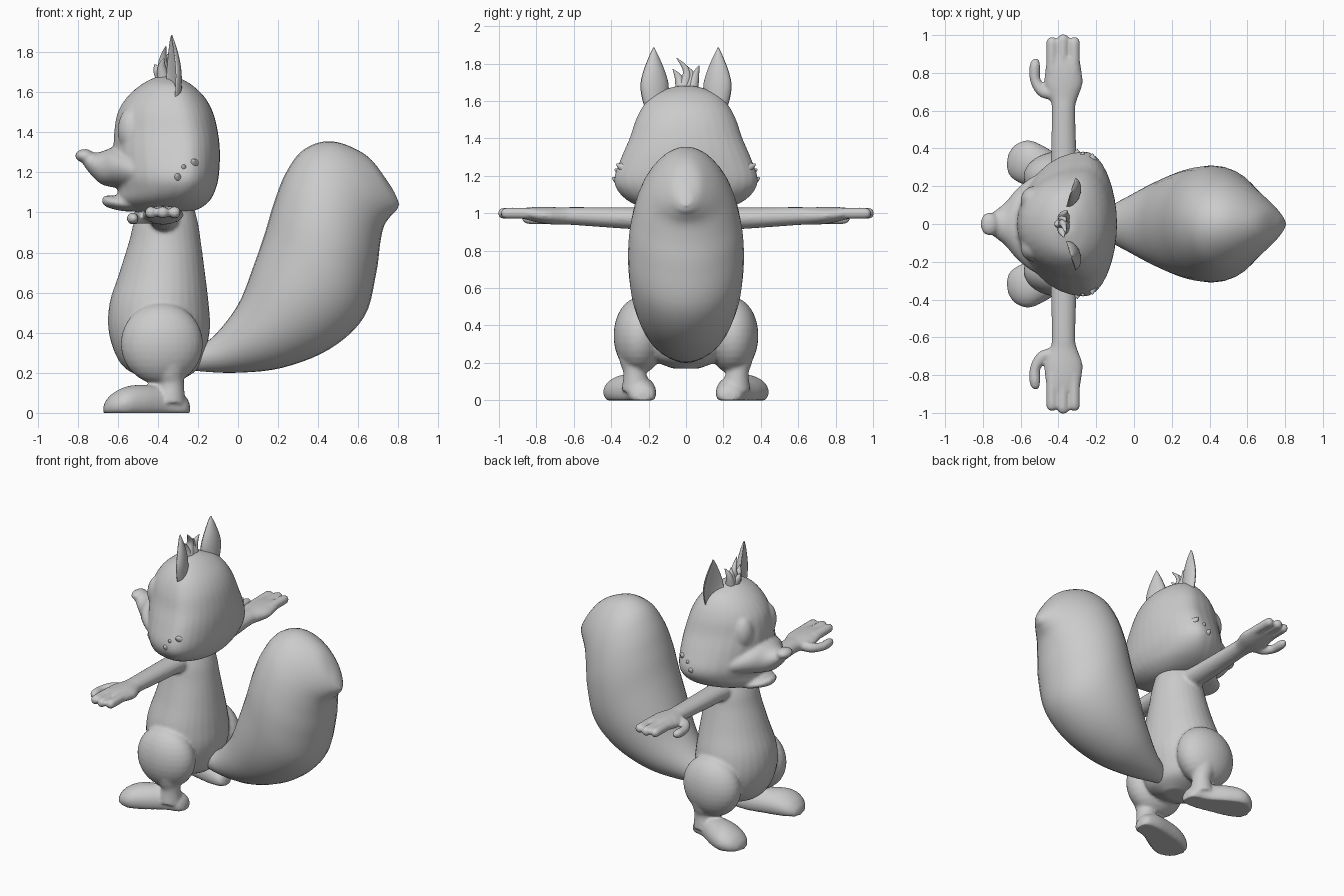
import bpy, bmesh, math
from mathutils import Vector

grey = bpy.data.materials.new("soft_grey")
grey.diffuse_color = (0.6, 0.6, 0.6, 1)
N = 32
ANGLES = [2 * math.pi * i / N for i in range(N)]


def spline(rows, steps=5):
    """Catmull-Rom interpolation through rows of numbers."""
    out = []
    for i in range(len(rows) - 1):
        a, b = rows[max(i - 1, 0)], rows[i]
        c, d = rows[i + 1], rows[min(i + 2, len(rows) - 1)]
        for k in range(steps):
            t = k / steps
            out.append([0.5 * (2 * q + (r - p) * t + (2 * p - 5 * q + 4 * r - s) * t * t
                               + (3 * q - p - 3 * r + s) * t ** 3)
                        for p, q, r, s in zip(a, b, c, d)])
    return out + [list(rows[-1])]


def loft(bm, rings):
    vs = [[bm.verts.new(p) for p in ring] for ring in rings]
    for a, b in zip(vs, vs[1:]):
        for i in range(N):
            j = (i + 1) % N
            bm.faces.new((a[i], a[j], b[j], b[i]))
    bm.faces.new(vs[0])
    bm.faces.new(vs[-1])


def egg_stack(bm, rows):
    """Rows: z, front x, widest x, back x, half width."""
    loft(bm, [[(w + math.cos(t) * ((b - w) if math.cos(t) > 0 else (w - f)),
                ry * math.sin(t), z) for t in ANGLES]
              for z, f, w, b, ry in spline(rows)])


def along_x(bm, rows):
    """Rows: x, centre z, half height, half width."""
    loft(bm, [[(x, ry * math.cos(t), z + rz * math.sin(t)) for t in ANGLES]
              for x, z, rz, ry in spline(rows)])


def tube(bm, rows, s=1):
    """Rows: x, y, z, radius; s mirrors across y."""
    rows = spline([(x, y * s, z, r) for x, y, z, r in rows], 4)
    pts = [Vector(r[:3]) for r in rows]
    rings = []
    for i, p in enumerate(pts):
        d = (pts[min(i + 1, len(pts) - 1)] - pts[max(i - 1, 0)]).normalized()
        u = d.cross(Vector((1, 0, 0.1))).normalized()
        v = d.cross(u)
        r = max(rows[i][3], 0.002)
        rings.append([p + r * (u * math.cos(t) + v * math.sin(t)) for t in ANGLES])
    loft(bm, rings)


def ball(bm, c, r):
    new = bmesh.ops.create_uvsphere(bm, u_segments=32, v_segments=16, radius=1)["verts"]
    for v in new:
        v.co = Vector([c[k] + v.co[k] * r[k] for k in range(3)])


def finish(bm, name, voxel=0, smooth=4):
    bmesh.ops.recalc_face_normals(bm, faces=bm.faces)
    for f in bm.faces:
        f.smooth = True
    me = bpy.data.meshes.new(name)
    bm.to_mesh(me)
    bm.free()
    me.materials.append(grey)
    ob = bpy.data.objects.new(name, me)
    bpy.context.collection.objects.link(ob)
    if voxel:  # fuse overlapping volumes into one soft skin
        m = ob.modifiers.new("fuse", 'REMESH')
        m.mode, m.voxel_size, m.use_smooth_shade = 'VOXEL', voxel, True
        m = ob.modifiers.new("soften", 'SMOOTH')
        m.factor, m.iterations = 0.5, smooth
    return ob


# Body: torso, legs, feet, arms and hands as one skin
bm = bmesh.new()
egg_stack(bm, [(.17, -.46, -.36, -.27, .07), (.22, -.56, -.36, -.20, .19),
               (.30, -.615, -.38, -.165, .26), (.42, -.647, -.38, -.14, .285),
               (.55, -.64, -.38, -.147, .27), (.70, -.592, -.37, -.165, .225),
               (.85, -.545, -.37, -.185, .185), (.95, -.52, -.37, -.20, .165),
               (1.06, -.48, -.36, -.23, .13)])
for s in (1, -1):
    # thigh and ankle
    ball(bm, (-.38, .25 * s, .345), (.205, .137, .205))
    tube(bm, [(-.34, .28, .30, .10), (-.335, .28, .20, .072),
              (-.33, .275, .15, .06), (-.34, .265, .06, .08)], s)
    # foot, flat underneath
    foot = [(-.24, .23, .03, .04), (-.265, .233, .066, .085), (-.35, .245, .085, .125),
            (-.46, .29, .112, .138), (-.55, .32, .122, .132), (-.62, .325, .10, .10),
            (-.66, .32, .06, .06), (-.672, .315, .02, .03)]
    loft(bm, [[(x, s * (y + r * math.cos(t)), max(0, h * (.35 + .66 * math.sin(t))))
               for t in ANGLES] for x, y, r, h in spline(foot)])
    # arm and palm: y, x, half width, z, half height
    arm = [(.08, -.37, .08, .965, .065), (.20, -.37, .072, .97, .06),
           (.35, -.372, .068, .975, .056), (.60, -.373, .062, .985, .048),
           (.66, -.373, .072, .985, .046), (.74, -.373, .10, .988, .046),
           (.82, -.374, .096, .995, .038), (.88, -.375, .085, 1.0, .026)]
    loft(bm, [[(x + rx * math.cos(t), y * s, z + rz * math.sin(t)) for t in ANGLES]
              for y, x, rx, z, rz in spline(arm)])
    # three fingers and a thumb
    for x, end in ((-.434, .99), (-.375, 1.005), (-.316, .99)):
        tube(bm, [(x, .80, .998, .03), (x, .90, 1.0, .03), (x, end - .025, 1.0, .029),
                  (x, end - .008, 1.0, .021), (x, end, 1.0, .008)], s)
    tube(bm, [(-.41, .69, .98, .035), (-.48, .70, .975, .032), (-.522, .76, .97, .028),
              (-.525, .83, .97, .029), (-.52, .865, .97, .02), (-.519, .876, .97, .006)], s)
finish(bm, "body", .0105, 3)

# Head: skull, open muzzle, nose, lower jaw and eye bulges as one skin
bm = bmesh.new()
egg_stack(bm, [(1.0, -.50, -.34, -.25, .08), (1.02, -.57, -.33, -.19, .20),
               (1.06, -.60, -.30, -.14, .30), (1.12, -.60, -.27, -.11, .365),
               (1.19, -.61, -.26, -.095, .383), (1.30, -.62, -.26, -.09, .345),
               (1.40, -.618, -.27, -.10, .302), (1.50, -.60, -.29, -.125, .268),
               (1.58, -.55, -.31, -.17, .225), (1.64, -.48, -.33, -.235, .165),
               (1.675, -.41, -.34, -.30, .07), (1.68, -.37, -.34, -.32, .03)])
along_x(bm, [(-.42, 1.20, .10, .29), (-.53, 1.21, .105, .255), (-.62, 1.225, .10, .185),
             (-.68, 1.222, .082, .115), (-.73, 1.24, .056, .075), (-.77, 1.265, .03, .045)])
ball(bm, (-.765, 0, 1.283), (.048, .062, .034))
along_x(bm, [(-.42, 1.06, .05, .20), (-.55, 1.045, .04, .15), (-.62, 1.05, .034, .105),
             (-.66, 1.057, .027, .065), (-.678, 1.06, .012, .025)])
for s in (1, -1):
    ball(bm, (-.53, .125 * s, 1.41), (.07, .075, .115))
finish(bm, "head", .0105, 5)

# Ears: cupped, opening forward. Rows: x, y, z, half width, depth
for s, side in ((1, "left"), (-1, "right")):
    bm = bmesh.new()
    ear = [(-.315, .15, 1.54, .06, .05), (-.315, .16, 1.62, .074, .052),
           (-.315, .163, 1.69, .078, .05), (-.318, .166, 1.76, .06, .042),
           (-.325, .169, 1.83, .031, .026), (-.33, .171, 1.87, .011, .012),
           (-.33, .172, 1.885, .003, .004)]
    rings = []
    for x, y, z, w, d in spline(ear):
        ring = []
        for t in ANGLES:
            u = w * math.cos(t)
            v = d * math.sin(t) if math.sin(t) > 0 else -.35 * d * math.sin(t)
            v -= .4 * d
            ring.append((x + .3 * u + .95 * v, s * (y + .95 * u - .3 * v), z))
        rings.append(ring)
    loft(bm, rings)
    finish(bm, side + "_ear")

    # Cheek fur
    bm = bmesh.new()
    for x, y, z in ((-.30, .395, 1.19), (-.27, .382, 1.235), (-.22, .372, 1.262)):
        tube(bm, [(x + .01, y - .07, z - .03, .03), (x, y - .025, z - .012, .02),
                  (x, y, z, .003)], s)
    finish(bm, side + "_cheek_fur")

# Hair tufts on the crown
bm = bmesh.new()
for y0, y1, y2, x2, z2 in ((-.02, .005, -.05, -.36, 1.83), (.0, .03, .015, -.36, 1.78),
                           (.03, .05, .07, -.35, 1.79), (-.02, -.04, -.07, -.37, 1.77),
                           (0, 0, -.01, -.415, 1.74)):
    tube(bm, [(-.37, y0, 1.65, .035), ((x2 - .39) / 2, y1, (1.68 + z2) / 2, .021),
              (x2, y2, z2, .002)])
finish(bm, "hair_tuft")

# Tail. Rows: upper x, upper z, lower x, lower z, half width
bm = bmesh.new()
tail = [(-.24, .32, -.22, .21, .05), (-.13, .375, -.02, .20, .12), (0, .54, .22, .225, .215),
        (.08, .74, .46, .32, .28), (.135, .90, .63, .48, .307), (.18, 1.05, .69, .70, .305),
        (.24, 1.20, .71, .85, .275), (.33, 1.315, .73, .935, .23),
        (.47, 1.355, .765, .985, .165), (.64, 1.285, .79, 1.01, .095),
        (.75, 1.15, .80, 1.03, .045), (.79, 1.08, .805, 1.04, .012)]
loft(bm, [[((a + c) / 2 + (a - c) / 2 * math.cos(t), w * math.sin(t),
            (b + d) / 2 + (b - d) / 2 * math.cos(t)) for t in ANGLES]
          for a, b, c, d, w in spline(tail)])
finish(bm, "tail")
